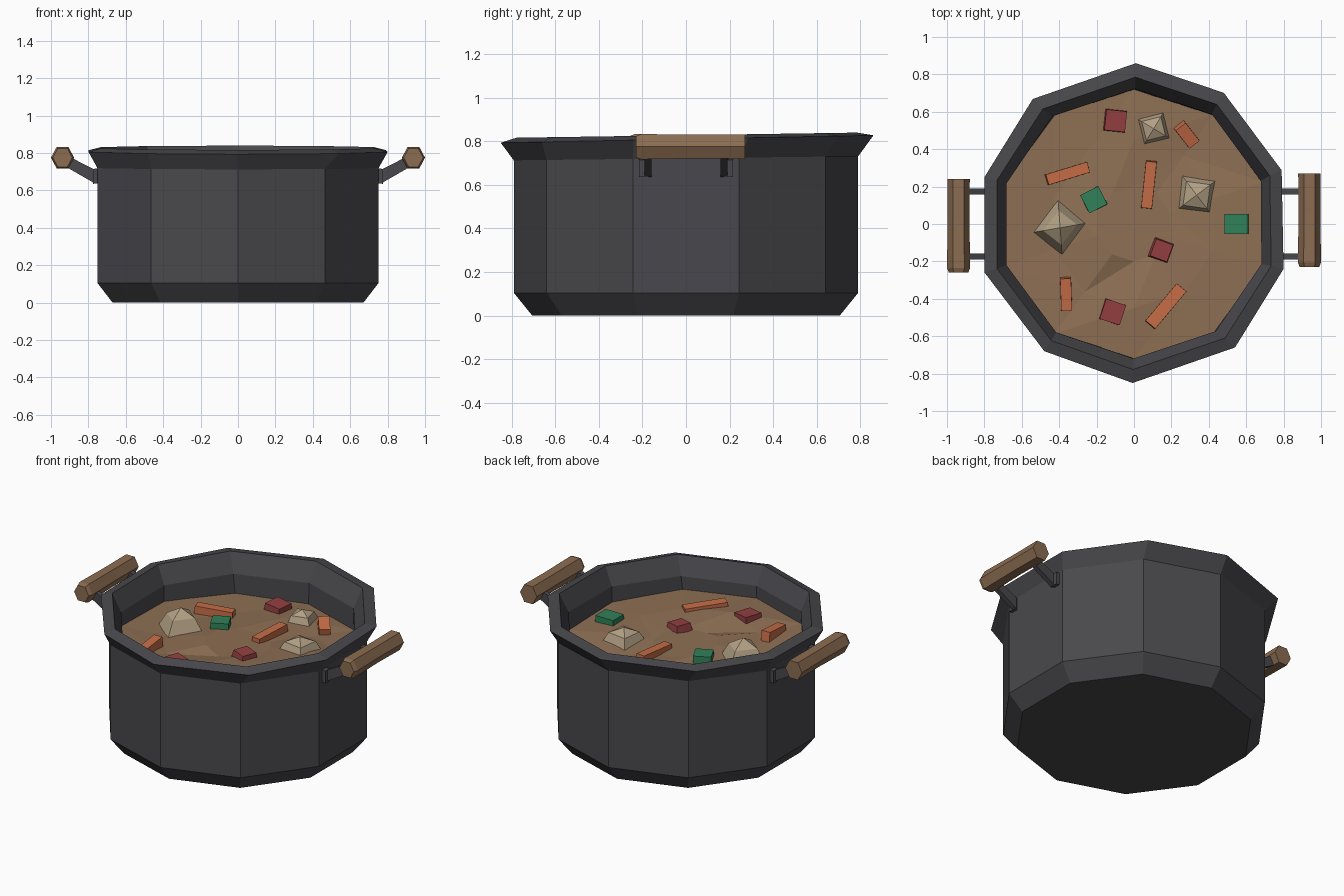
import bpy, bmesh, math, random
from mathutils import Vector, Matrix

if "Cube" in bpy.data.objects:
    bpy.data.objects.remove(bpy.data.objects["Cube"])

random.seed(4)


def material(name, rgb):
    m = bpy.data.materials.new(name)
    m.diffuse_color = (*rgb, 1)
    m.use_nodes = True
    m.node_tree.nodes["Principled BSDF"].inputs["Base Color"].default_value = m.diffuse_color
    return m


IRON = material("dark iron", (0.066, 0.064, 0.072))
WOOD = material("handle wood", (0.26, 0.152, 0.083))
STEW = material("stew brown", (0.27, 0.16, 0.088))
CARROT = material("carrot orange", (0.56, 0.15, 0.062))
POTATO = material("potato beige", (0.45, 0.355, 0.235))
GREEN = material("herb green", (0.03, 0.22, 0.098))
RED = material("meat red", (0.30, 0.05, 0.053))


def finish(bm, name, mat):
    bmesh.ops.recalc_face_normals(bm, faces=bm.faces)
    me = bpy.data.meshes.new(name)
    bm.to_mesh(me)
    bm.free()
    me.materials.append(mat)
    ob = bpy.data.objects.new(name, me)
    bpy.context.collection.objects.link(ob)
    return ob


def loft(rings, name, mat):
    """Skin a list of equal-length point rings and cap both ends."""
    bm = bmesh.new()
    vr = [[bm.verts.new(p) for p in ring] for ring in rings]
    n = len(vr[0])
    for a, b in zip(vr, vr[1:]):
        for i in range(n):
            j = (i + 1) % n
            bm.faces.new((a[i], a[j], b[j], b[i]))
    bm.faces.new(vr[0])
    bm.faces.new(vr[-1])
    return finish(bm, name, mat)


# Pot: ten-sided, slightly hand-bent at the rim
BEND = [-0.7, 3, 0.6, 0, 0.8, -0.5, 3.3, 1.3, 2, 1.6]
SWELL = [0.86, 0.86, 0.838, 0.84, 0.832, 0.85, 0.853, 0.835, 0.84, 0.85]


def pot_ring(r, z, bend=0.0, tilt=0.0):
    pts = []
    for k in range(10):
        a = math.radians(90 + 36 * k + BEND[k] * bend)
        rr = r * (1 + bend * (SWELL[k] / 0.846 - 1))
        y = rr * math.sin(a)
        pts.append((rr * math.cos(a), y, z + tilt * y))
    return pts


loft([pot_ring(0.705, 0), pot_ring(0.79, 0.105), pot_ring(0.79, 0.722, 0, 0.012),
      pot_ring(0.846, 0.81, 1, 0.02), pot_ring(0.775, 0.828, 0.8, 0.015),
      pot_ring(0.718, 0.712, 0.4, 0.012), pot_ring(0.718, 0.54)], "pot", IRON)


# Stew surface: gently lumpy disc
def stew_z(x, y):
    return 0.607 - 0.025 * y - 0.015 * x


bm = bmesh.new()
loops = []
for r, wob in ((0.725, 0.006), (0.45, 0.022), (0.2, 0.018)):
    loops.append([bm.verts.new((x, y, stew_z(x, y) + random.uniform(-wob, wob)))
                  for x, y, _ in pot_ring(r, 0)])
for a, b in zip(loops, loops[1:]):
    for i in range(10):
        j = (i + 1) % 10
        bm.faces.new((a[i], a[j], b[j]))
        bm.faces.new((a[i], b[j], b[i]))
bm.faces.new(loops[-1])
ob = finish(bm, "stew", STEW)
if ob.data.polygons[0].normal.z < 0:
    ob.data.flip_normals()


# Floating chunks: tapered blocks, optionally with a low peak
def chunk(name, mat, x, y, lx, ly, angle, height, taper=0.9, peak=0.0, lean=0.0):
    z = stew_z(x, y)
    M = Matrix.Translation((x, y, z)) @ Matrix.Rotation(math.radians(angle), 4, 'Z') \
        @ Matrix.Rotation(math.radians(lean), 4, 'Y')
    levels = [(-0.04, 1.0), (height, taper)]
    if peak:
        levels = [(-0.02, 1.0), (height, taper), (height + peak, 0.02)]
    rings = []
    for h, s in levels:
        rings.append([M @ Vector((sx * lx / 2 * s, sy * ly / 2 * s, h))
                      for sx, sy in ((-1, -1), (1, -1), (1, 1), (-1, 1))])
    return loft(rings, name, mat)


for i, (x, y, l, w, a, h, lean) in enumerate([
        (-0.355, 0.27, 0.24, 0.06, 17, 0.035, 3), (0.08, 0.21, 0.26, 0.06, 84, 0.03, -2),
        (0.17, -0.44, 0.27, 0.07, 50, 0.035, 3), (-0.363, -0.375, 0.18, 0.06, 92, 0.04, -5),
        (0.28, 0.48, 0.13, 0.07, -52, 0.045, 14)]):
    chunk(f"carrot_{i + 1}", CARROT, x, y, l, w, a, h, 0.96, lean=lean)

for i, (x, y, l, w, a, h, t, p) in enumerate([
        (-0.395, -0.02, 0.22, 0.20, 52, 0.075, 0.62, 0.05),
        (0.335, 0.155, 0.19, 0.19, -8, 0.05, 0.68, 0.03),
        (0.105, 0.51, 0.15, 0.15, 14, 0.04, 0.7, 0.025)]):
    chunk(f"potato_{i + 1}", POTATO, x, y, l, w, a, h, t, p)

for i, (x, y, l, w, a) in enumerate([(-0.215, 0.13, 0.11, 0.11, 27), (0.547, 0.0, 0.13, 0.11, 0)]):
    chunk(f"greens_{i + 1}", GREEN, x, y, l, w, a, 0.045, 0.98)

for i, (x, y, l, w, a, h, t) in enumerate([
        (-0.10, 0.552, 0.12, 0.12, -6, 0.035, 0.92), (0.145, -0.14, 0.12, 0.12, -20, 0.04, 0.8),
        (-0.115, -0.47, 0.115, 0.115, -18, 0.035, 0.98)]):
    chunk(f"meat_{i + 1}", RED, x, y, l, w, a, h, t, lean=4)


# Handles: hexagonal wooden bars on iron brackets
def hexagon(cx, y, cz, r):
    return [(cx + r * math.cos(k * math.pi / 3), y, cz + 1.08 * r * math.sin(k * math.pi / 3))
            for k in range(6)]


def slab(profile, y0, y1, name):
    """Extrude an x-z outline along y."""
    loft([[(x, y0, z) for x, z in profile], [(x, y1, z) for x, z in profile]], name, IRON)


for s, side, yc in ((1, "right", 0.02), (-1, "left", -0.01)):
    x = s * 0.938
    loft([hexagon(x, yc - 0.25, 0.775, 0.052), hexagon(x, yc - 0.225, 0.775, 0.062),
          hexagon(x, yc + 0.03, 0.776, 0.058), hexagon(x, yc + 0.25, 0.775, 0.060)],
         f"{side}_handle", WOOD)
    for t, end in ((1, "back"), (-1, "front")):
        y = t * 0.175
        plate = [(s * px, pz) for px, pz in ((0.73, 0.64), (0.775, 0.635), (0.775, 0.715), (0.73, 0.72))]
        slab(plate, y - 0.022 + t * 0.018, y + 0.022 + t * 0.018, f"{side}_{end}_plate")
        strut = [(s * px, pz) for px, pz in ((0.765, 0.637), (0.94, 0.738), (0.92, 0.79), (0.765, 0.71))]
        slab(strut, y - 0.016, y + 0.016, f"{side}_{end}_strut")
